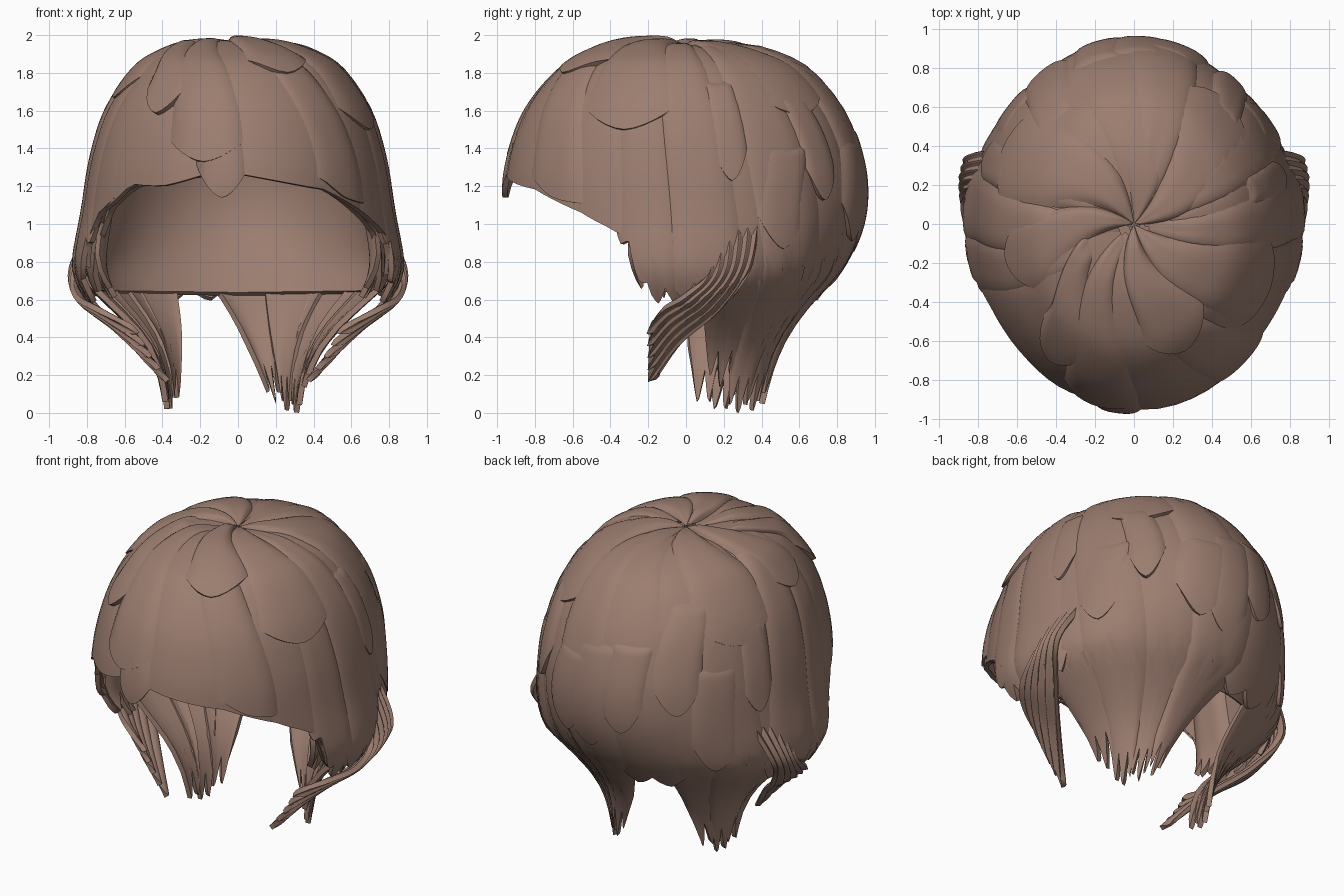
import bpy, math, random
from mathutils import Vector

random.seed(4)
old = bpy.data.objects.get("Cube")
if old:
    bpy.data.objects.remove(old, do_unlink=True)

hair = bpy.data.materials.new("warm brown hair")
hair.use_nodes = True
colour = (0.33, 0.205, 0.16, 1)
hair.diffuse_color = colour
hair.node_tree.nodes["Principled BSDF"].inputs["Base Color"].default_value = colour

# Silhouette from crown to nape: (share of full radius, height)
PROFILE = [(0, 1.93), (.3, 1.93), (.52, 1.88), (.7, 1.79), (.87, 1.6), (.96, 1.4), (1, 1.2),
           (.98, 1), (.89, .8), (.74, .6), (.6, .4), (.52, .2), (.47, 0)]
# Lower edge of the hair: degrees away from the front, silhouette index
EDGE = [(-181, 8.9), (-77, 8.8), (-72, 7.7), (-60, 6.6), (-42, 6), (0, 5.6), (30, 5.95),
        (45, 6.45), (60, 6.95), (68, 7.3), (73, 8.2), (77, 8.8), (181, 8.9)]
LEFT_TAIL, RIGHT_TAIL = (.33, .24), (-.4, .1)


def smooth(points, t):
    """Smooth point at index t of a list of points."""
    last = len(points) - 1
    i = min(max(int(t), 0), last - 1)
    f = t - i
    p = [Vector(points[min(max(i + k, 0), last)]) for k in (-1, 0, 1, 2)]
    return (p[1] + (p[2] - p[0]) * f / 2
            + (p[0] * 2 - p[1] * 5 + p[2] * 4 - p[3]) * f * f / 2
            + (p[1] * 3 - p[0] - p[2] * 3 + p[3]) * f ** 3 / 2)


def edge(angle):
    """Silhouette index of the lower edge at an angle."""
    d = (angle + 270) % 360 - 180
    for (d0, e0), (d1, e1) in zip(EDGE, EDGE[1:]):
        if d <= d1:
            return e0 + (e1 - e0) * (d - d0) / (d1 - d0)


def surface(angle, t, lift=0, tail=None):
    """Point on the hair volume; angle 0 is +x and 90 is the back."""
    a = math.radians(angle)
    c, s = math.cos(a), math.sin(a)
    r, z = smooth(PROFILE, t)
    r += .27 * c * c * math.exp(-((z - .64) / .32) ** 2)
    radius = r / math.sqrt((c / .76) ** 2 + (s / .92) ** 2)
    p = Vector((c * radius, s * radius, z))
    p += Vector((p.x, p.y, max(z - 1.15, 0))).normalized() * lift
    if tail:
        k = .6 * min(max((.7 - z) / .65, 0), 1) ** .75
        p.x += (tail[0] - p.x) * k
        p.y += (tail[1] - p.y) * k * .45
    return p


def sheet(name, rows, cols, point, thickness):
    """Thick smooth grid; point(v, u) takes two shares from 0 to 1."""
    verts = [point(i / rows, j / cols) for i in range(rows + 1) for j in range(cols + 1)]
    w = cols + 1
    faces = [(i * w + j, i * w + w + j, i * w + w + j + 1, i * w + j + 1)
             for i in range(rows) for j in range(cols)]
    mesh = bpy.data.meshes.new(name)
    mesh.from_pydata(verts, [], faces)
    mesh.materials.append(hair)
    obj = bpy.data.objects.new(name, mesh)
    bpy.context.collection.objects.link(obj)
    bpy.ops.object.select_all(action='DESELECT')
    obj.select_set(True)
    bpy.context.view_layer.objects.active = obj
    mod = obj.modifiers.new("thickness", 'SOLIDIFY')
    mod.thickness = thickness
    mod.offset = -1
    bpy.ops.object.modifier_apply(modifier=mod.name)
    bpy.ops.object.shade_smooth_by_angle(angle=math.radians(40))


def lock(name, a0, a1, half, t0, t1, lift, teeth=2, depth=.5, tail=None, follow=False):
    """Domed lock sweeping from a0 to a1; follow measures t1 past the lower edge."""
    def point(v, u):
        x = u * 2 - 1
        zig = abs((u * teeth) % 1 - .5) * 2
        end = t1 - depth * (zig ** 1.5 + (0 if follow else .7 * x * x))
        if follow:
            end += edge(a1 + half * x)
        angle = a0 + (a1 - a0) * math.sin(v * math.pi / 2) + half * x
        rise = min(v * 8, 1) * (1 - x ** 4)
        return surface(angle, t0 + (end - t0) * v, lift * (.25 + .75 * rise), tail)
    sheet(name, 26, max(teeth * 6, 12), point, .03)


# Inner cap, open over the face
sheet("inner_cap", 28, 96,
      lambda v, u: surface(u * 360, .02 + (edge(u * 360) - .02) * v, -.03), .03)

# Fringe, swept across the forehead
lock("fringe_left", -155, -128, 26, .4, .15, .035, 2, .15, follow=True)
lock("fringe_main", -105, -66, 33, .3, .15, .045, 1, .1, follow=True)
lock("fringe_spike", -104, -95, 9, 3, 6.3, .055, 1, .5)
lock("fringe_upper", -128, -101, 15, .4, 5.4, .06, 1, .4)
lock("fringe_sweep", -88, -52, 15, .6, .05, .055, 1, .3, follow=True)
lock("fringe_short", -158, -122, 15, .9, 4.2, .06, 1, .7)

# Temple and side locks, mirrored
for side, flip in (("left", False), ("right", True)):
    def at(a):
        return 180 - a if flip else a
    lock("temple_" + side, at(-52), at(-33), 17, .5, .1, .035, 1, .1, follow=True)
    lock("side_front_" + side, at(-30), at(-14), 13, .5, .3, .04, 4, .4, follow=True)
    lock("side_middle_" + side, at(-10), at(8), 15, .4, 9.1, .045, 3, .5)
    lock("side_inner_" + side, at(-12), at(-12), 9, 6, 9, -.08, 4, .7)

# Long back locks, gathered into two pointed tails
for i, (a, lift, end) in enumerate([(22, .03, 11.3), (43, .04, 12), (66, .02, 11.9), (89, .04, 11.7)]):
    lock(f"back_long_left_{i}", a - 20, a, 15, .3, end, lift, 3, .9, LEFT_TAIL)
for i, (a, lift, end) in enumerate([(130, .025, 11.7), (149, .04, 12), (167, .03, 11.8)]):
    lock(f"back_long_right_{i}", a - 18, a, 14, .3, end, lift, 2, .9, RIGHT_TAIL)
lock("back_centre", 88, 110, 17, .4, 9.1, .03, 2, .4)

# Broad overlapping crown locks forming the whorl
for i, (a, end, lift) in enumerate([(50, 4.2, .04), (100, 5.6, .03), (150, 4.6, .045),
                                    (195, 3.8, .05), (-25, 4.6, .05), (-68, 3.2, .065)]):
    lock(f"crown_lock_{i}", a - 30, a, 25 - 3 * (i % 2), .05, end, lift, 1, .5)

# Rounded overlapping locks around the back
for i in range(9):
    a = 20 + i * 17 + random.uniform(-5, 5)
    start = random.uniform(3, 5)
    lock(f"layer_lock_{i}", a + random.uniform(-9, 9), a, random.uniform(8, 12), start,
         start + random.uniform(2.6, 3.6), .045, 1, .7)

# Wide grooved ribbons flicking forward under each side
UPPER = [(.74, .14, 1.05), (.87, .13, .75), (.86, 0, .61), (.75, -.12, .54), (.56, -.21, .45)]
LOWER = [(.74, .38, 1), (.87, .33, .76), (.75, .18, .54), (.55, -.03, .36), (.37, -.2, .13)]
for side, sign in (("left", 1), ("right", -1)):
    def ribbon(v, u):
        share = u if sign > 0 else 1 - u
        t = 4 * v * (1 - .2 * abs((u * 5) % 1 - .5) * v)
        p = smooth(UPPER, t).lerp(smooth(LOWER, t), share)
        p.x = sign * (p.x + .01 * math.cos(u * math.pi * 10) + .02 * math.sin(math.pi * u))
        return p
    sheet("flick_" + side, 28, 40, ribbon, .03)
